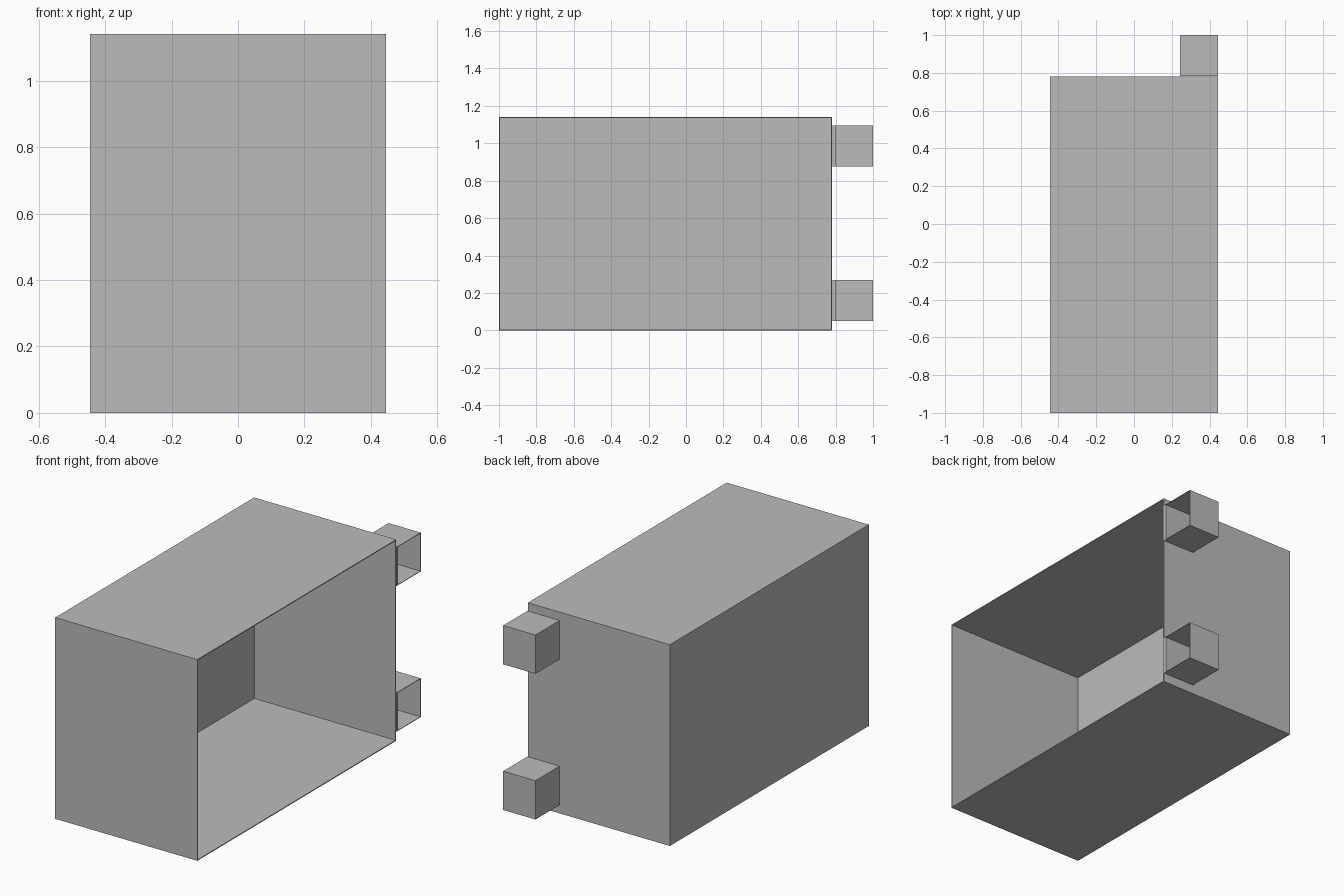
import bpy
import bmesh
from mathutils import Vector

cube = bpy.data.objects.get("Cube")
if cube:
    bpy.data.objects.remove(cube, do_unlink=True)

# Single plain grey for every part
grey = bpy.data.materials.new("plain_grey")
grey.use_nodes = True
colour = (0.5, 0.5, 0.5, 1)
grey.diffuse_color = colour
grey.node_tree.nodes["Principled BSDF"].inputs["Base Color"].default_value = colour


def make_box(name, low, high, wall=0):
    """Box between two corners; a wall thickness makes it hollow and open on +x."""
    low, high = Vector(low), Vector(high)
    bm = bmesh.new()
    bmesh.ops.create_cube(bm, size=1)
    for v in bm.verts:
        v.co = (low + high) / 2 + v.co * (high - low)
    bm.normal_update()
    if wall:
        opening = [f for f in bm.faces if f.normal.x > 0.9]
        bmesh.ops.delete(bm, geom=opening, context='FACES_ONLY')
    mesh = bpy.data.meshes.new(name)
    bm.to_mesh(mesh)
    bm.free()
    mesh.materials.append(grey)
    obj = bpy.data.objects.new(name, mesh)
    bpy.context.collection.objects.link(obj)
    if wall:
        shell = obj.modifiers.new("wall_thickness", 'SOLIDIFY')
        shell.thickness = wall
        shell.offset = -1
        shell.use_even_offset = True
    return obj


SIDE = 0.445     # half width of the casing
BACK = 0.78      # rear wall of the casing
HEIGHT = 1.14

# Main casing, open on one side
make_box("casing", (-SIDE, -1, 0), (SIDE, BACK, HEIGHT), 0.005)

# Two hollow hinge boxes behind the open edge, each with a mounting plate
for name, base in (("lower", 0.05), ("upper", 0.875)):
    low = (0.243, BACK + 0.004, base)
    top = base + 0.22
    make_box(name + "_hinge_box", low, (SIDE, 1, top), 0.003)
    make_box(name + "_hinge_plate", low, (SIDE, BACK + 0.018, top))
